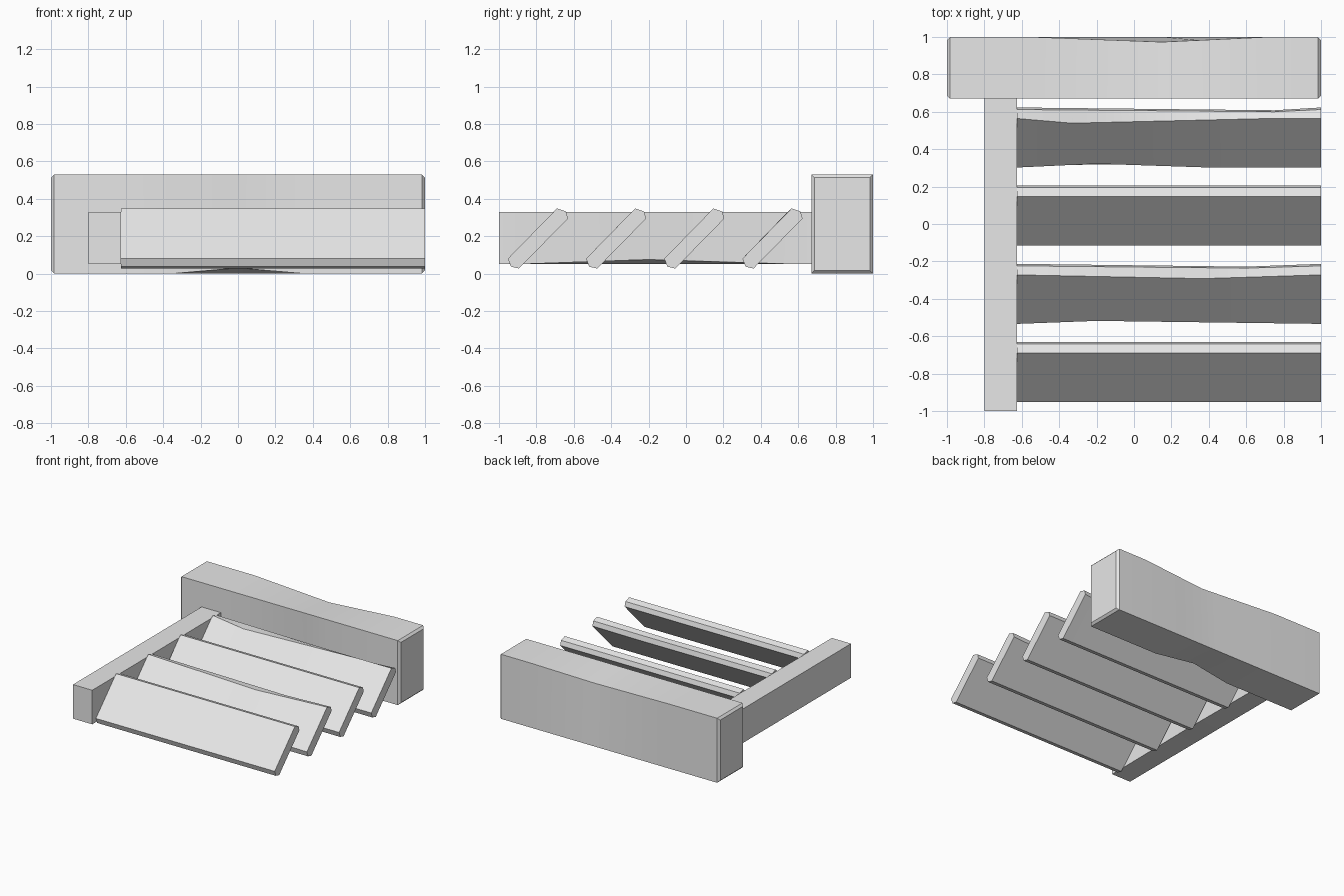
import bpy
import bmesh
import math

if "Cube" in bpy.data.objects:
    bpy.data.objects.remove(bpy.data.objects["Cube"], do_unlink=True)

grey = bpy.data.materials.new("plain_grey")
grey.use_nodes = True
GREY = (0.8, 0.8, 0.8, 1)
grey.diffuse_color = GREY
grey.node_tree.nodes["Principled BSDF"].inputs["Base Color"].default_value = GREY


def worn_beam(name, profile, start, end, axis="x", dents=(), bevel=0):
    """Sweep a profile along an axis; each dent is
    (corner index, from, peak, to, shift u, shift w)."""
    stations = {start, end}
    if bevel:
        stations |= {start + bevel, end - bevel}
    for d in dents:
        stations |= set(d[1:4])
    cu = sum(p[0] for p in profile) / len(profile)
    cw = sum(p[1] for p in profile) / len(profile)

    bm = bmesh.new()
    rings = []
    for t in sorted(stations):
        ring = []
        for i, (u, w) in enumerate(profile):
            for corner, a, peak, b, du, dw in dents:
                if corner == i and a < t < b:
                    f = (t - a) / (peak - a) if t <= peak else (b - t) / (b - peak)
                    u, w = u + du * f, w + dw * f
            if bevel and t in (start, end):
                u -= math.copysign(bevel, u - cu)
                w -= math.copysign(bevel, w - cw)
            ring.append(bm.verts.new((t, u, w) if axis == "x" else (u, t, w)))
        rings.append(ring)
    n = len(profile)
    for r, s in zip(rings, rings[1:]):
        for i in range(n):
            j = (i + 1) % n
            bm.faces.new((r[i], r[j], s[j], s[i]))
    bm.faces.new(rings[0])
    bm.faces.new(rings[-1])
    bmesh.ops.recalc_face_normals(bm, faces=bm.faces)

    mesh = bpy.data.meshes.new(name)
    bm.to_mesh(mesh)
    bm.free()
    mesh.materials.append(grey)
    obj = bpy.data.objects.new(name, mesh)
    bpy.context.collection.objects.link(obj)
    bpy.ops.object.select_all(action="DESELECT")
    obj.select_set(True)
    bpy.context.view_layer.objects.active = obj
    bpy.ops.object.shade_smooth_by_angle(angle=math.radians(30))
    return obj


def rectangle(u0, u1, w0, w1):
    return [(u0, w0), (u1, w0), (u1, w1), (u0, w1)]


# Thick rear beam with chipped long edges
worn_beam("rear_beam", rectangle(0.67, 1, 0, 0.53), -1, 1, bevel=0.017,
          dents=[(2, -0.55, 0.15, 0.72, -0.027, -0.025),
                 (0, -0.35, 0, 0.35, 0.03, 0.03)])

# Side rail running forward from the beam
worn_beam("side_rail", rectangle(-0.8, -0.625, 0.05, 0.33), -1, 0.67, axis="y",
          dents=[(1, -0.9, -0.2, 0.6, -0.02, 0.025)])

# Slanted slats, every second one worn along its edges
LEFT, RIGHT = -0.625, 1
slat = [(-0.952, 0.08), (-0.936, 0.037), (-0.893, 0.027),
        (-0.631, 0.294), (-0.642, 0.332), (-0.69, 0.348)]
wear = {
    1: [(5, LEFT, 0.37, RIGHT, -0.02, -0.02),
        (0, LEFT, -0.2, RIGHT, 0.016, 0.01),
        (3, LEFT, 0.6, RIGHT, -0.015, -0.012),
        (4, LEFT, 0.6, RIGHT, -0.012, -0.008)],
    3: [(5, LEFT, -0.33, 0.72, -0.025, -0.022),
        (0, LEFT, -0.2, 0.4, 0.02, 0.012),
        (3, LEFT, 0.75, RIGHT, -0.015, -0.012),
        (4, LEFT, 0.75, RIGHT, -0.012, -0.008)],
}
for k in range(4):
    profile = [(y + 0.418 * k, z) for y, z in slat]
    worn_beam(f"slat_{k + 1}", profile, LEFT, RIGHT, dents=wear.get(k, ()))
